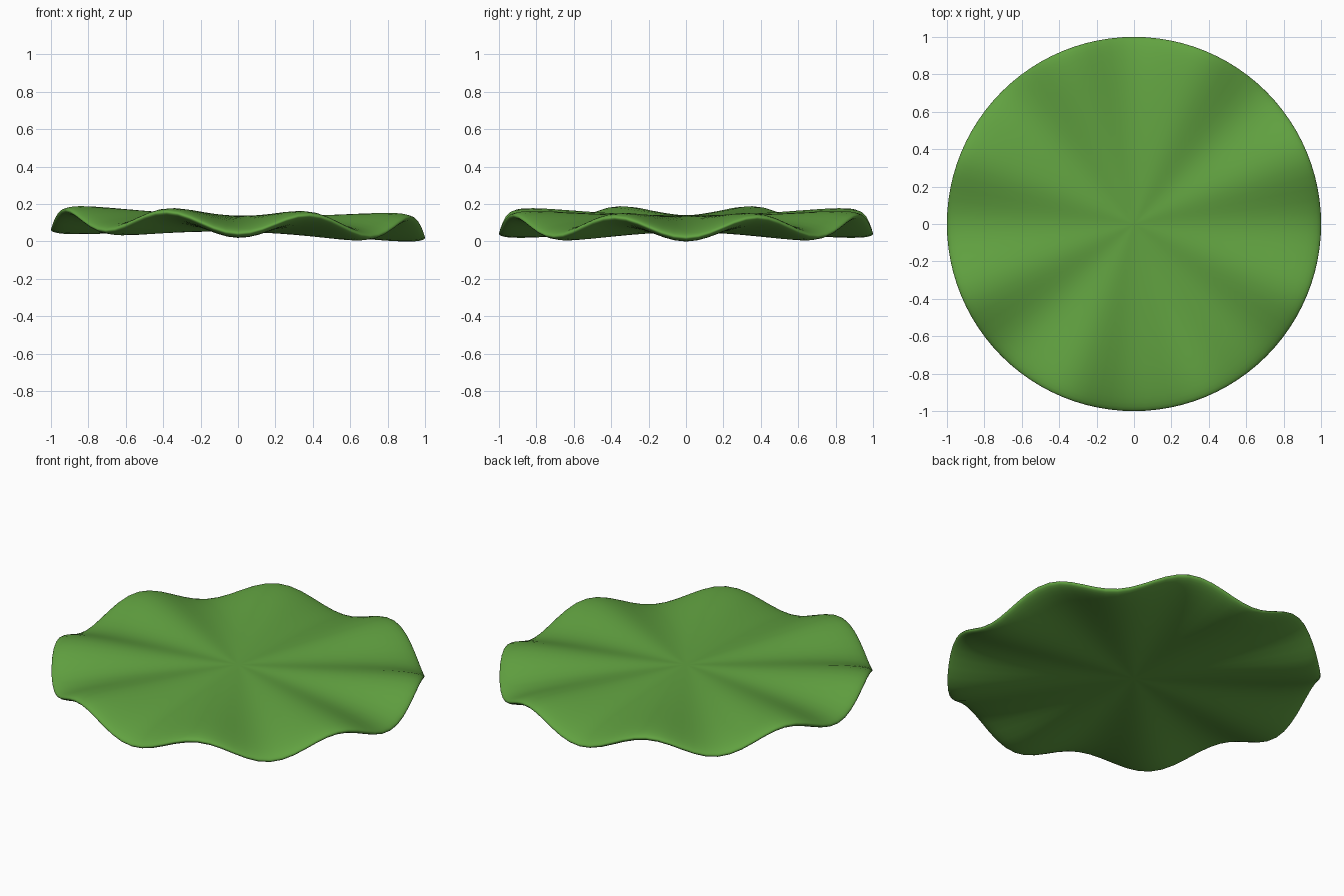
import bpy, bmesh, math

if "Cube" in bpy.data.objects:
    bpy.data.objects.remove(bpy.data.objects["Cube"])

SEGS = 96        # points around the rim
WAVES = 8        # ripples around the rim
MID, HALF = 0.0875, 0.043   # middle height and half thickness
AMP, TILT = 0.053, -0.022   # ripple height at the rim, slope along x


def thickness(r):
    return HALF * math.sqrt(max(0.0, 1 - r ** 8))


def leaf_point(r, a, side):
    x, y = r * math.cos(a), r * math.sin(a)
    wave = -AMP * r ** 2 * math.cos(WAVES * a)
    return (x, y, MID + TILT * x + wave + side * thickness(r))


# Rippled leaf: rings from the top centre, round the rim, to the bottom centre
radii = [0.08, 0.2, 0.32, 0.44, 0.56, 0.66, 0.75, 0.82, 0.88, 0.925, 0.955, 0.977, 0.991, 0.998]
profile = [(r, 1) for r in radii] + [(1.0, 0)] + [(r, -1) for r in reversed(radii)]

bm = bmesh.new()
rings = [[bm.verts.new(leaf_point(r, 2 * math.pi * i / SEGS, side)) for i in range(SEGS)]
         for r, side in profile]
top = bm.verts.new(leaf_point(0, 0, 1))
bottom = bm.verts.new(leaf_point(0, 0, -1))
for i in range(SEGS):
    j = (i + 1) % SEGS
    bm.faces.new((top, rings[0][i], rings[0][j]))
    bm.faces.new((bottom, rings[-1][j], rings[-1][i]))
    for a, b in zip(rings, rings[1:]):
        bm.faces.new((a[i], b[i], b[j], a[j]))
bmesh.ops.recalc_face_normals(bm, faces=bm.faces)

# Stand it on the ground
low = min(v.co.z for v in bm.verts)
for v in bm.verts:
    v.co.z -= low
for f in bm.faces:
    f.smooth = True

mesh = bpy.data.meshes.new("rippled_leaf")
bm.to_mesh(mesh)
bm.free()

# Leaf colour
green = bpy.data.materials.new("leaf green")
green.diffuse_color = (0.12, 0.36, 0.052, 1)
green.use_nodes = True
green.node_tree.nodes["Principled BSDF"].inputs["Base Color"].default_value = green.diffuse_color
mesh.materials.append(green)
leaf = bpy.data.objects.new("rippled_leaf", mesh)
bpy.context.collection.objects.link(leaf)
